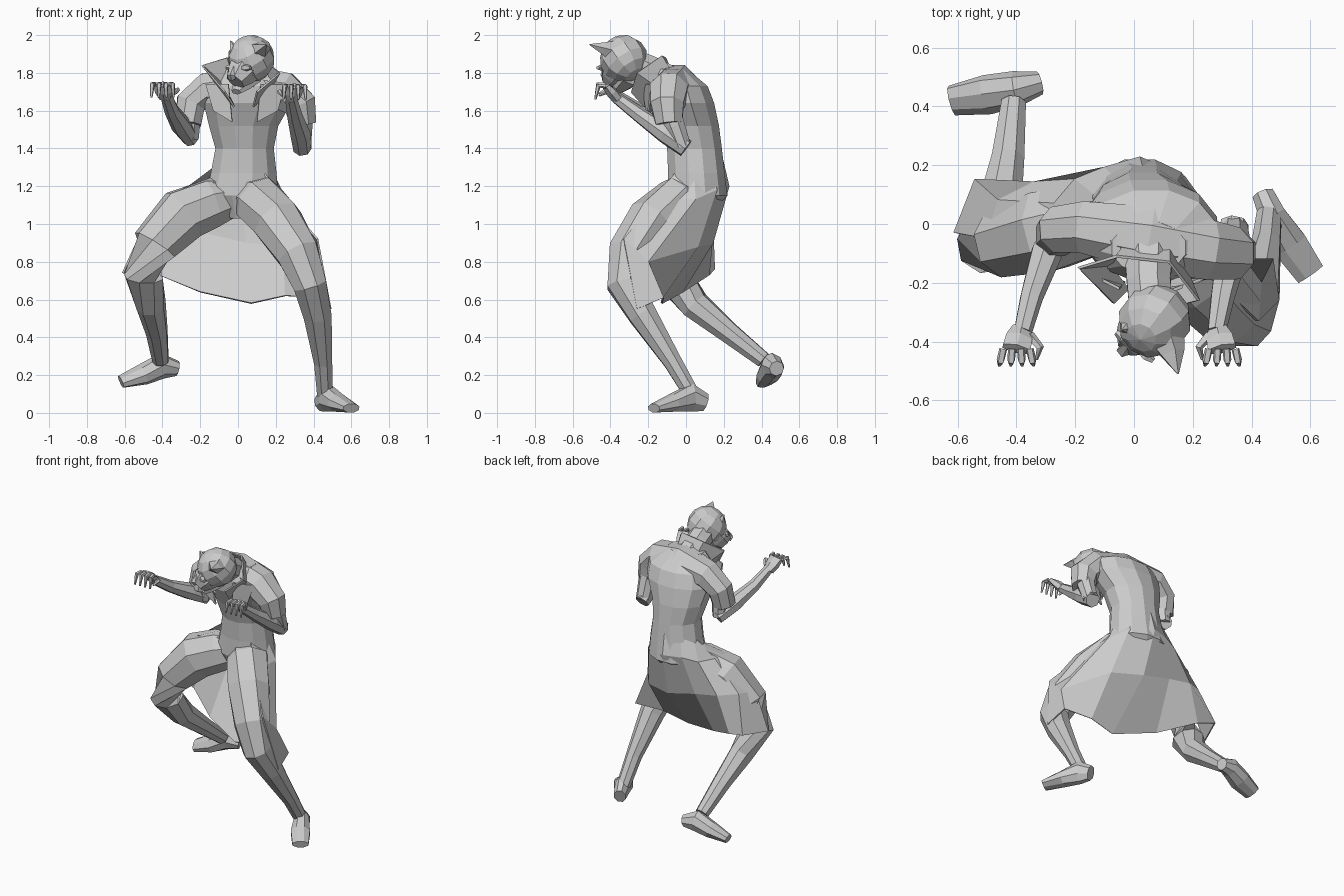
import bpy
import bmesh
from math import cos, sin, pi
from mathutils import Matrix, Vector

old_cube = bpy.data.objects.get("Cube")
if old_cube:
    bpy.data.objects.remove(old_cube, do_unlink=True)

# One plain grey material for the whole figure
GREY = (0.6, 0.6, 0.6, 1.0)
grey = bpy.data.materials.new("plain_grey")
grey.use_nodes = True
grey.diffuse_color = GREY
grey.node_tree.nodes["Principled BSDF"].inputs["Base Color"].default_value = GREY

UP = Vector((0, 0, 1))
BACK = Vector((0, 1, 0))


def finish(name, bm):
    """Turn a bmesh into a flat shaded object."""
    bmesh.ops.recalc_face_normals(bm, faces=bm.faces)
    mesh = bpy.data.meshes.new(name)
    bm.to_mesh(mesh)
    bm.free()
    mesh.materials.append(grey)
    obj = bpy.data.objects.new(name, mesh)
    bpy.context.scene.collection.objects.link(obj)
    return obj


def skin(bm, rings, closed):
    """Bridge successive rings of vertices with quads."""
    count = len(rings[0])
    for low, high in zip(rings, rings[1:]):
        for i in range(count if closed else count - 1):
            j = (i + 1) % count
            bm.faces.new((low[i], low[j], high[j], high[i]))


def tube(name, stations, sides=8, ref=BACK, tangent=None):
    """Loft along stations of x, y, z, side radius and optional second radius."""
    bm = bmesh.new()
    centres = [Vector(s[:3]) for s in stations]
    last = len(centres) - 1
    rings = []
    for i, station in enumerate(stations):
        along = tangent or (centres[min(i + 1, last)] - centres[max(i - 1, 0)]).normalized()
        across = along.cross(ref).normalized()
        over = across.cross(along)
        ra, rb = station[3], station[-1]
        angles = [2 * pi * (k + 0.5) / sides for k in range(sides)]
        rings.append([bm.verts.new(centres[i] + across * ra * cos(a) + over * rb * sin(a))
                      for a in angles])
    skin(bm, rings, True)
    bm.faces.new(rings[0])
    bm.faces.new(rings[-1])
    return finish(name, bm)


def cloth(name, columns, thickness=0.01):
    """Thin sheet from columns of points."""
    bm = bmesh.new()
    skin(bm, [[bm.verts.new(p) for p in column] for column in columns], False)
    obj = finish(name, bm)
    solid = obj.modifiers.new("thickness", "SOLIDIFY")
    solid.thickness = thickness
    solid.offset = 0
    return obj


# Torso, from the pelvis up to the stooped shoulders
tube("torso", [
    (0, .03, 1.03, .05, .08), (.02, .06, 1.15, .2, .165), (.03, .055, 1.27, .18, .155),
    (.035, .045, 1.4, .16, .15), (.03, .02, 1.52, .19, .16), (.05, -.02, 1.64, .24, .175),
    (.06, -.04, 1.73, .23, .16), (.05, -.08, 1.82, .13, .09)],
    sides=12, tangent=UP)
tube("neck", [(.05, -.1, 1.76, .09), (.05, -.2, 1.82, .08), (.06, -.3, 1.86, .08)], ref=UP)

# Shoulder yoke running into both short sleeves
tube("shoulders_and_sleeves", [
    (-.265, -.04, 1.53, .075), (-.25, -.02, 1.64, .085), (-.17, -.01, 1.71, .095),
    (.05, -.05, 1.73, .12), (.25, -.09, 1.7, .11), (.33, -.1, 1.63, .095), (.345, -.09, 1.53, .075)])

# Legs and feet
tube("left_leg", [
    (.03, .06, 1.16, .1), (.11, -.04, 1.12, .14), (.21, -.18, 1.01, .14), (.32, -.3, .84, .12),
    (.38, -.33, .68, .095), (.42, -.23, .52, .08), (.45, -.07, .27, .052), (.46, .03, .1, .045)])
tube("right_leg", [
    (-.02, .05, 1.14, .1), (-.14, .02, 1.11, .135), (-.29, -.02, 1.05, .15), (-.44, -.06, .89, .125),
    (-.5, -.07, .72, .105), (-.46, .05, .57, .08), (-.43, .22, .43, .06), (-.41, .41, .28, .045)],
    ref=UP)
tube("left_foot", [
    (.44, .1, .055, .04, .05), (.47, .03, .08, .05, .08), (.53, -.07, .052, .065, .05),
    (.6, -.17, .025, .055, .025)], ref=UP)
tube("right_foot", [
    (-.32, .48, .235, .04, .04), (-.4, .46, .25, .06, .07), (-.5, .44, .205, .07, .055),
    (-.62, .42, .165, .055, .03)], ref=Vector((0, -.4, 1)))

# Long coat skirt, columns running from the left front edge round the back
cloth("coat_skirt", [
    [(.13, -.05, 1.28), (.24, -.16, 1.13), (.42, -.33, .92), (.49, -.26, .55)],
    [(.17, .04, 1.3), (.25, .05, 1.13), (.43, -.2, .8), (.47, -.12, .61)],
    [(.13, .14, 1.34), (.17, .16, 1.18), (.24, .06, .88), (.25, -.12, .62)],
    [(.03, .185, 1.37), (.02, .225, 1.2), (.04, .14, .9), (.07, -.13, .58)],
    [(-.06, .15, 1.35), (-.1, .19, 1.2), (-.17, .14, .95), (-.2, -.02, .64)],
    [(-.11, .08, 1.31), (-.2, .15, 1.18), (-.34, .14, .98), (-.42, .12, .73)],
    [(-.12, .02, 1.25), (-.27, .07, 1.19), (-.46, .08, 1.0), (-.54, .15, .76)],
    [(-.1, -.04, 1.22), (-.28, -.04, 1.19), (-.5, -.05, .98), (-.61, -.03, .74)]])

# Standing collar and pointed lapels, columns running from right front to left front
cloth("collar", [
    [(-.02, -.22, 1.62), (-.07, -.27, 1.7)],
    [(-.08, -.14, 1.74), (-.19, -.15, 1.84)],
    [(-.03, -.07, 1.79), (-.06, -.11, 1.88)],
    [(.12, -.07, 1.79), (.12, -.13, 1.89)],
    [(.18, -.16, 1.73), (.22, -.26, 1.8)],
    [(.08, -.22, 1.62), (.1, -.29, 1.7)]])
cloth("right_lapel", [
    [(-.17, -.16, 1.74), (-.13, -.19, 1.6)], [(-.05, -.22, 1.74), (-.03, -.2, 1.54)]])
cloth("left_lapel", [
    [(.25, -.18, 1.74), (.21, -.2, 1.6)], [(.12, -.23, 1.74), (.1, -.2, 1.54)]])

# Arms
tube("right_upper_arm", [(-.24, -.03, 1.66, .06), (-.25, -.02, 1.54, .055), (-.25, -.01, 1.45, .045)])
tube("left_upper_arm", [(.33, -.1, 1.64, .065), (.34, -.06, 1.52, .058), (.34, -.02, 1.41, .05)])
tube("right_forearm", [
    (-.25, .01, 1.45, .045), (-.3, -.1, 1.52, .055), (-.35, -.25, 1.6, .04), (-.38, -.37, 1.68, .032)],
    sides=7, ref=UP)
tube("left_forearm", [
    (.34, 0, 1.4, .05), (.33, -.11, 1.48, .055), (.3, -.25, 1.58, .042), (.28, -.37, 1.67, .032)],
    sides=7, ref=UP)


def hand(label, wrist, inward):
    """Palm, four drooping fingers and a thumb on the inner side."""
    wrist = Vector(wrist)
    knuckle = wrist + Vector((-.015 * inward, -.065, .07))
    middle = (wrist + knuckle) / 2
    tube(label + "_palm", [(*wrist, .035, .03), (*middle, .052, .03), (*knuckle, .055, .02)],
         sides=6, ref=UP)
    for n in range(4):
        spread = (n - 1.5) * .03
        root = knuckle + Vector((spread, 0, 0))
        bend = root + Vector((spread * .2, -.04, 0))
        tip = bend + Vector((spread * .1, -.015, -.07))
        tube(f"{label}_finger_{n + 1}", [(*root, .014), (*bend, .014), (*tip, .006)],
             sides=5, ref=Vector((1, 0, 0)))
    root = wrist + Vector((.03 * inward, -.02, .02))
    bend = root + Vector((.035 * inward, -.04, .02))
    tip = bend + Vector((-.012 * inward, -.04, -.02))
    tube(label + "_thumb", [(*root, .018), (*bend, .014), (*tip, .006)], sides=5, ref=UP)


hand("right", (-.385, -.36, 1.67), 1)
hand("left", (.285, -.36, 1.66), -1)

# Head: skull turned down towards the right hand
face = Vector((-.45, -.58, -.62)).normalized()
lateral = Vector((.79, -.61, 0)).normalized()
lateral = (lateral - face * lateral.dot(face)).normalized()
crown = lateral.cross(-face).normalized()
turn = Matrix((lateral, -face, crown)).transposed().to_4x4()
bm = bmesh.new()
bmesh.ops.create_uvsphere(bm, u_segments=10, v_segments=7, radius=1)
bmesh.ops.transform(bm, verts=bm.verts, matrix=(
    Matrix.Translation((.07, -.33, 1.875)) @ turn @ Matrix.Diagonal((.125, .13, .125, 1))))
finish("skull", bm)

# Blunt face, nose, jaw and brow
tube("lower_face", [(.05, -.35, 1.84, .1), (.01, -.38, 1.79, .08), (-.015, -.4, 1.755, .055)],
     sides=7, ref=UP)
tube("nose", [(-.02, -.41, 1.83, .015), (-.035, -.43, 1.785, .025), (-.03, -.42, 1.77, .02)], sides=5)
tube("jaw", [(.06, -.3, 1.78, .08, .06), (.02, -.34, 1.73, .06, .035), (-.01, -.37, 1.7, .035, .018)],
     sides=6, ref=UP)
for label, side in (("left", 1), ("right", -1)):
    brow = Vector((.07, -.33, 1.875)) + face * .115 + lateral * side * .05 + crown * .035
    tube(label + "_brow", [(*(brow - lateral * side * .03), .012), (*brow, .02),
                           (*(brow + lateral * side * .03), .01)], sides=5, ref=UP)

# Pointed ears
tube("left_ear", [(.1, -.37, 1.91, .075, .07), (.13, -.44, 1.93, .045, .035), (.15, -.51, 1.95, .003)],
     sides=5, ref=UP)
tube("right_ear", [(0, -.34, 1.86, .055, .05), (-.02, -.35, 1.92, .03, .03), (-.04, -.36, 1.97, .003)],
     sides=5)
